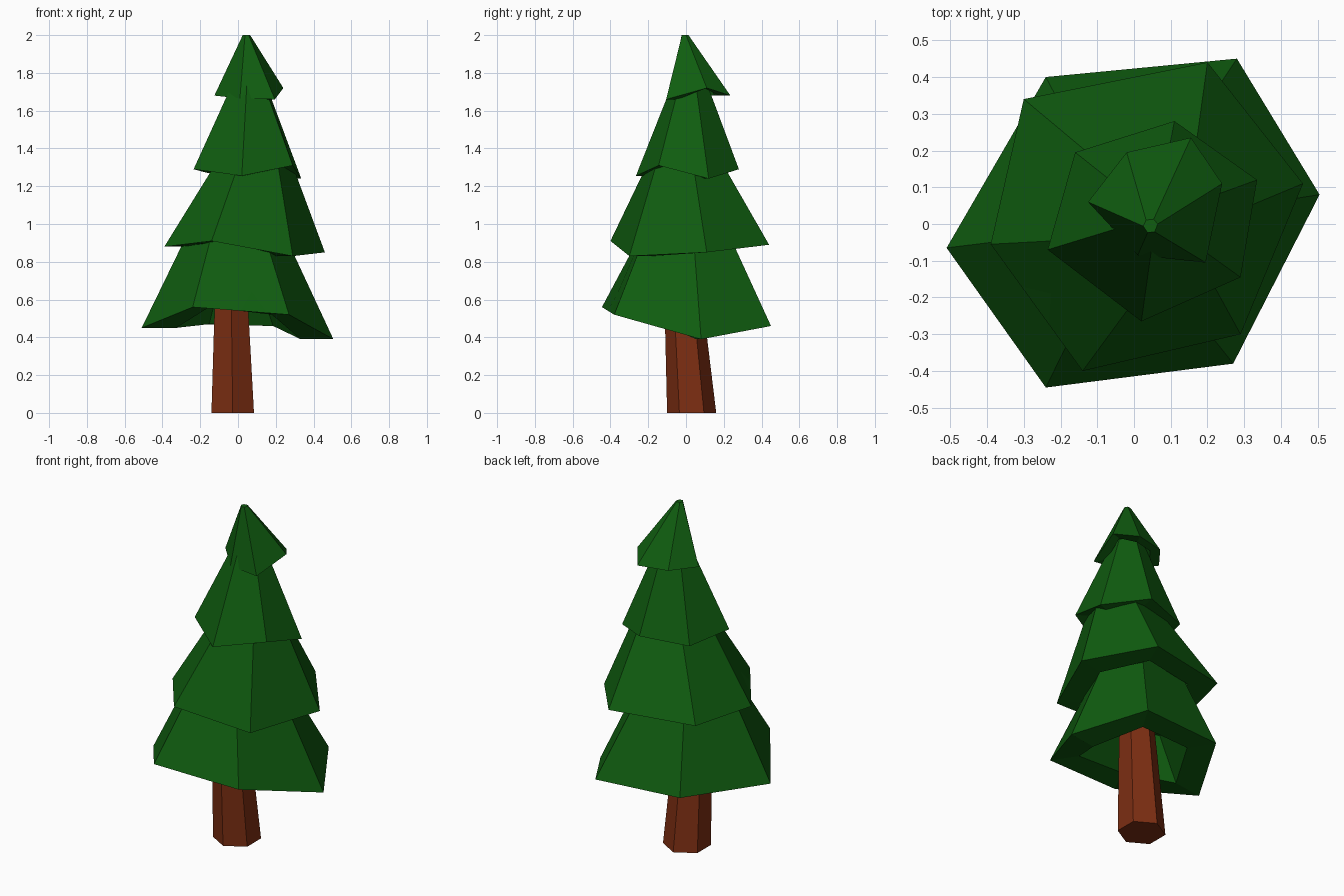
import bpy
from math import cos, sin, pi
from mathutils import Vector

if "Cube" in bpy.data.objects:
    bpy.data.objects.remove(bpy.data.objects["Cube"], do_unlink=True)


def make_material(name, colour):
    mat = bpy.data.materials.new(name)
    mat.use_nodes = True
    mat.diffuse_color = (*colour, 1)
    mat.node_tree.nodes["Principled BSDF"].inputs["Base Color"].default_value = (*colour, 1)
    return mat


green = make_material("needle green", (0.005, 0.11, 0.005))
brown = make_material("bark brown", (0.2, 0.027, 0.006))


def loft(name, rings, mat):
    """Join equal-sized rings with quads and cap both ends."""
    n = len(rings[0])
    verts = [p for ring in rings for p in ring]
    faces = []
    for r in range(len(rings) - 1):
        for i in range(n):
            a, b = r * n + i, r * n + (i + 1) % n
            faces.append((a, b, b + n, a + n))
    faces.append(tuple(reversed(range(n))))
    faces.append(tuple(range(len(verts) - n, len(verts))))
    mesh = bpy.data.meshes.new(name)
    mesh.from_pydata(verts, [], faces)
    mesh.materials.append(mat)
    obj = bpy.data.objects.new(name, mesh)
    bpy.context.collection.objects.link(obj)
    return obj


def hexagon(centre, radius):
    return [Vector(centre) + radius * Vector((cos(a), sin(a), 0))
            for a in (pi / 6 + i * pi / 3 for i in range(6))]


def cut_notch(obj, centre, apex):
    """Cut an inverted V through the hem, pointing outwards from the centre."""
    x, y, z = apex
    out = Vector((x - centre.x, y - centre.y, 0)).normalized()
    side = Vector((-out.y, out.x, 0))
    drop = Vector((0, 0, -0.3))
    tip = Vector((x, y, z))
    tri = [tip + drop - side * 0.2, tip + drop + side * 0.2, tip]
    cutter = loft("notch_cutter", [[p + out * d for p in tri] for d in (0.3, -0.15)], green)
    cutter.hide_render = True
    mod = obj.modifiers.new("notch", 'BOOLEAN')
    mod.object = cutter
    mod.operation = 'DIFFERENCE'
    mod.solver = 'EXACT'
    bpy.context.view_layer.objects.active = obj
    bpy.ops.object.modifier_apply(modifier=mod.name)
    bpy.data.objects.remove(cutter, do_unlink=True)


def tier(name, hem, top, radius, notches=()):
    """Hollow six-sided skirt of needles with an uneven hem."""
    hem = [Vector(p) for p in hem]
    top = Vector(top)
    mid = sum(hem, Vector()) / len(hem)
    flat = [Vector((p.x - mid.x, p.y - mid.y, 0)) for p in hem]
    crown = [top + d.normalized() * radius for d in flat]
    inner = [p - d * 0.35 for p, d in zip(hem, flat)]
    roof = [p.lerp(top, 0.4) for p in inner]
    obj = loft(name, [roof, inner, hem, crown][::1], green)
    for apex in notches:
        cut_notch(obj, mid, apex)


# Trunk: leaning, tapered hexagonal post
loft("trunk", [hexagon((-0.028, 0.03, 0), 0.13),
               hexagon((-0.035, -0.01, 0.55), 0.103),
               hexagon((-0.035, -0.02, 0.75), 0.09)], brown)

# Foliage tiers, hem corners running counter-clockwise from the left side (-x)
tier("bottom_tier",
     [(-0.51, -0.065, 0.45), (-0.24, -0.445, 0.56), (0.27, -0.38, 0.52),
      (0.505, 0.08, 0.39), (0.28, 0.45, 0.46), (-0.24, 0.4, 0.47)],
     (-0.01, 0, 1.05), 0.21, [(0.075, -0.37, 0.645)])
tier("lower_middle_tier",
     [(-0.39, -0.055, 0.88), (-0.14, -0.4, 0.91), (0.29, -0.3, 0.83),
      (0.46, 0.11, 0.85), (0.2, 0.44, 0.89), (-0.3, 0.34, 0.89)],
     (0.1, -0.01, 1.45), 0.14, [(-0.25, -0.21, 0.99), (0.3, 0.27, 0.99)])
tier("upper_middle_tier",
     [(-0.235, -0.07, 1.29), (0.02, -0.265, 1.255), (0.29, -0.145, 1.31),
      (0.335, 0.12, 1.24), (0.11, 0.28, 1.29), (-0.16, 0.195, 1.27)],
     (0.06, 0.02, 1.75), 0.09)
tier("top_tier",
     [(-0.125, 0.06, 1.68), (0.01, -0.085, 1.665), (0.195, -0.105, 1.66),
      (0.24, 0.11, 1.72), (0.155, 0.235, 1.68), (-0.02, 0.195, 1.68)],
     (0.045, -0.005, 2), 0.02)
